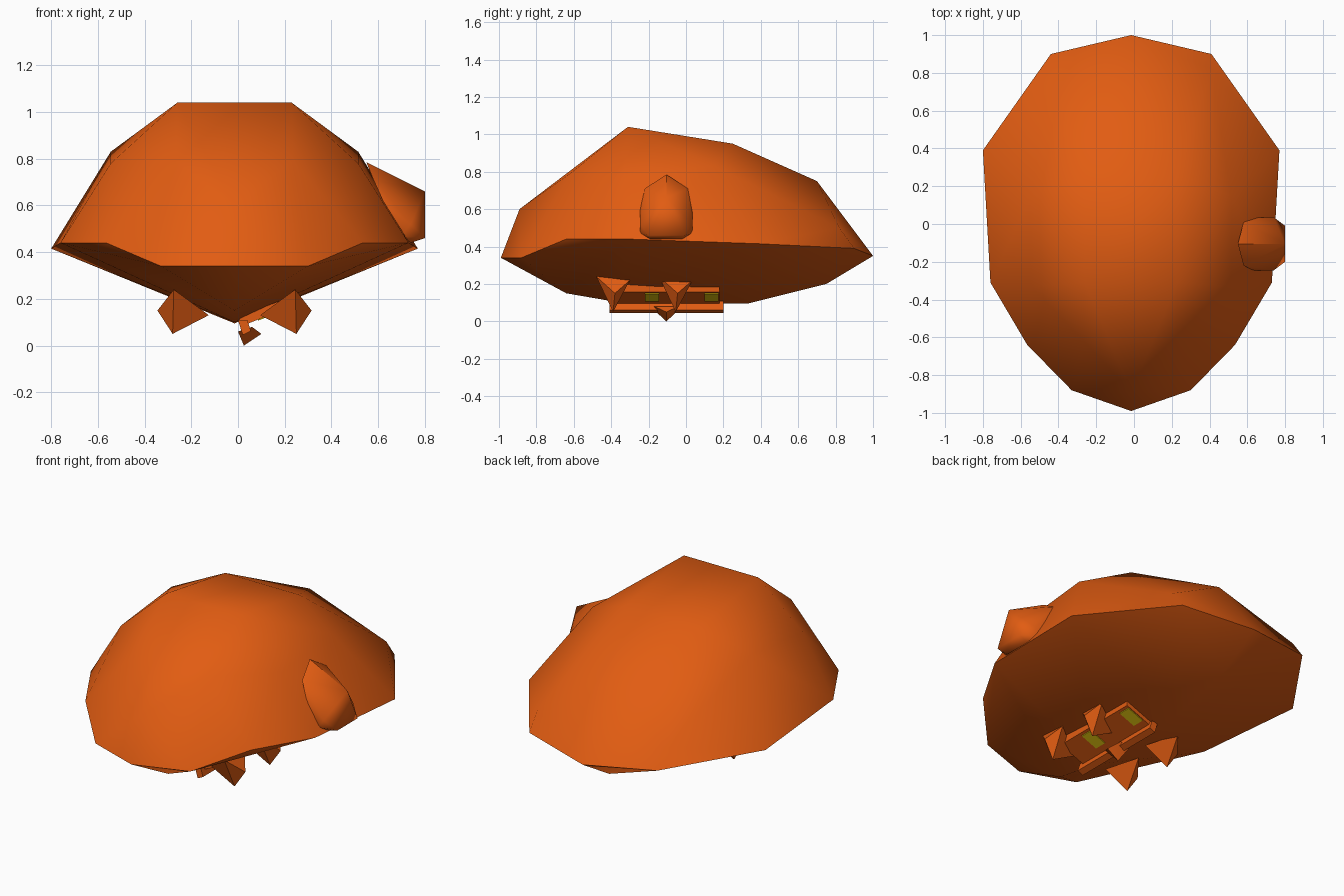
import bpy, bmesh, math

if "Cube" in bpy.data.objects:
    bpy.data.objects.remove(bpy.data.objects["Cube"])


def material(name, rgb):
    m = bpy.data.materials.new(name)
    m.diffuse_color = (*rgb, 1)
    m.use_nodes = True
    m.node_tree.nodes["Principled BSDF"].inputs["Base Color"].default_value = m.diffuse_color
    return m


ORANGE = material("rust_orange", (0.76, 0.108, 0.006))
YELLOW = material("spot_yellow", (0.80, 0.58, 0.005))


def hull(name, points, mat, angle=55):
    """Faceted solid wrapped around a few corner points."""
    bm = bmesh.new()
    for p in points:
        bm.verts.new(p)
    res = bmesh.ops.convex_hull(bm, input=bm.verts[:])
    loose = [v for v in bm.verts if not v.link_faces]
    bmesh.ops.delete(bm, geom=loose, context='VERTS')
    bmesh.ops.recalc_face_normals(bm, faces=bm.faces[:])
    me = bpy.data.meshes.new(name)
    bm.to_mesh(me)
    bm.free()
    me.materials.append(mat)
    ob = bpy.data.objects.new(name, me)
    bpy.context.collection.objects.link(ob)
    bpy.ops.object.select_all(action='DESELECT')
    ob.select_set(True)
    bpy.context.view_layer.objects.active = ob
    bpy.ops.object.shade_smooth_by_angle(angle=math.radians(angle))
    return ob


def prism(name, profile, y0, y1, mat):
    """Cross-section in x-z, stretched along y."""
    return hull(name, [(x, y, z) for x, z in profile for y in (y0, y1)], mat, 30)


# Main shell: centre-line points plus mirrored side points
CX = -0.015
centre = [(-0.99, 0.34), (-0.89, 0.60), (0.70, 0.75), (1.0, 0.35),
          (-0.64, 0.15), (-0.35, 0.10), (0.33, 0.095), (0.75, 0.20)]
side = [(0.315, -0.88, 0.34), (0.55, -0.64, 0.44), (0.745, -0.31, 0.44),
        (0.785, 0.39, 0.415), (0.425, 0.90, 0.39),              # rim
        (0.245, -0.31, 1.04), (0.245, 0.25, 0.95),              # crown
        (0.53, 0.15, 0.83), (0.53, -0.33, 0.78),                # shoulders
        (0.25, -0.62, 0.79), (0.425, 0.82, 0.50)]
pts = [(CX, y, z) for y, z in centre]
pts += [(CX + s * x, y, z) for x, y, z in side for s in (-1, 1)]
hull("shell", pts, ORANGE, 60)

# Side spout with a triangular end
arch = [(0.55, 0.0, 0.785), (0.58, 0.115, 0.71), (0.63, 0.14, 0.60),
        (0.70, 0.14, 0.47), (0.74, 0.085, 0.44), (0.74, 0.14, 0.52)]
pts = [(x, -0.105 + s * y, z) for x, y, z in arch for s in (-1, 1)]
pts += [(0.80, -0.105, 0.66), (0.80, -0.20, 0.46), (0.80, -0.01, 0.46)]
hull("side_spout", pts, ORANGE, 45)

# Four small pointed claws under the belly
claw = [(0.11, -0.39, 0.13), (0.26, -0.48, 0.24), (0.27, -0.30, 0.22),
        (0.33, -0.38, 0.15), (0.265, -0.39, 0.05)]
for s, label in ((1, "right"), (-1, "left")):
    for dy, end in ((0, "front"), (0.335, "rear")):
        hull(f"{end}_{label}_claw",
             [(CX + s * x, y + dy, z) for x, y, z in claw], ORANGE, 40)

# Belly panel and its lower ledge
prism("belly_panel", [(0.0, 0.12), (0.02, 0.085), (0.20, 0.157), (0.20, 0.20)],
      -0.38, 0.18, ORANGE)
prism("panel_ledge", [(0.0, 0.11), (0.02, 0.045), (0.055, 0.062), (0.04, 0.11)],
      -0.41, 0.20, ORANGE)

# Pointed tooth in the middle of the ledge
hull("ledge_tooth", [(0.0, -0.17, 0.06), (0.0, -0.04, 0.06), (0.025, -0.105, 0.0),
                     (0.10, -0.105, 0.05), (0.06, -0.17, 0.08), (0.06, -0.04, 0.08)],
     ORANGE, 30)

# Two yellow spots: thin plates on the sloping panel
for i, y in enumerate((-0.18, 0.14)):
    prism(f"panel_spot_{i + 1}",
          [(x, 0.077 + 0.4 * x + dz) for x in (0.085, 0.185) for dz in (-0.005, 0.003)],
          y - 0.04, y + 0.035, YELLOW)
